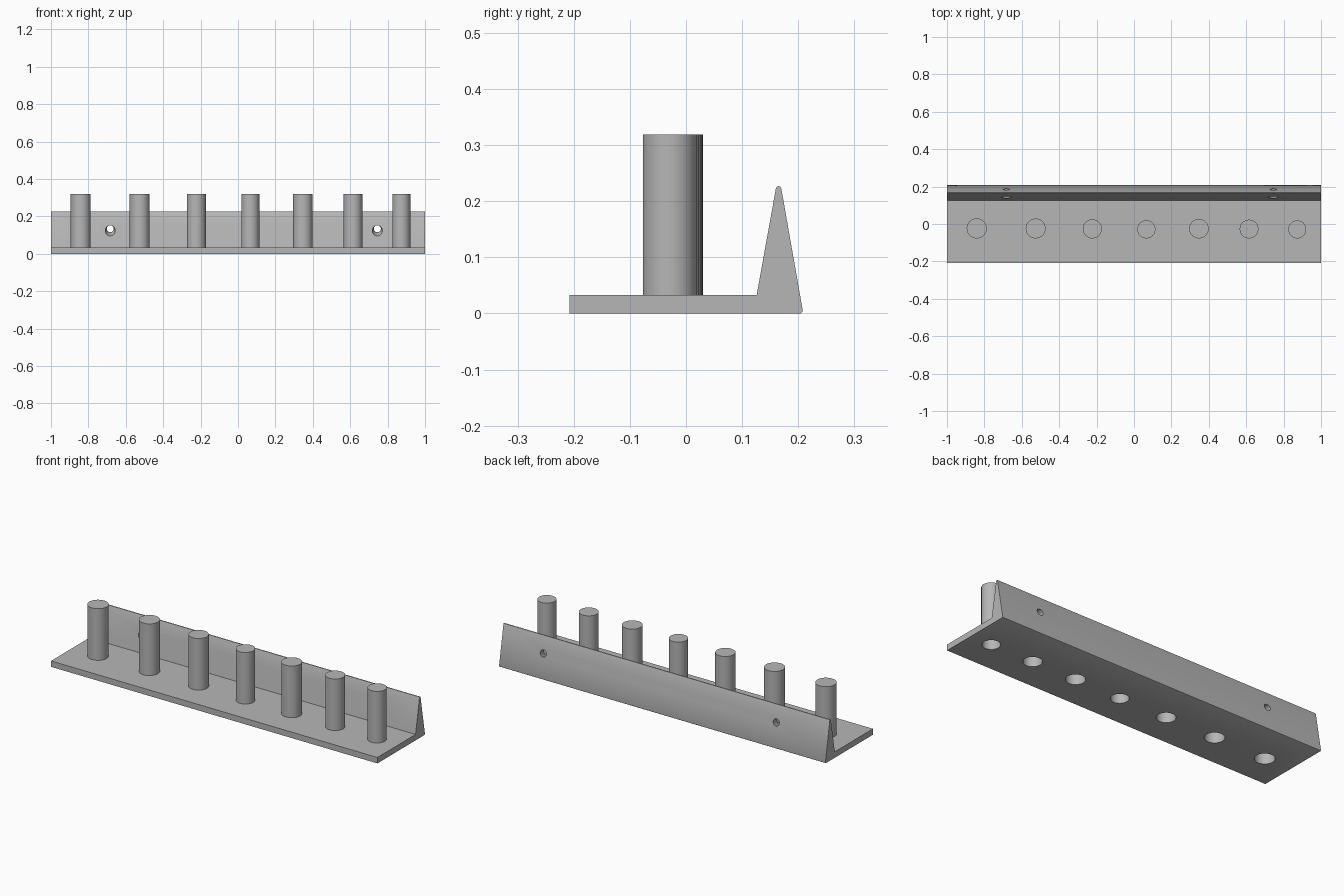
import bpy, bmesh, math
from mathutils import Vector

if "Cube" in bpy.data.objects:
    bpy.data.objects.remove(bpy.data.objects["Cube"], do_unlink=True)

grey = bpy.data.materials.new("plain grey")
grey.use_nodes = True
grey.diffuse_color = (0.47, 0.47, 0.47, 1)
grey.node_tree.nodes["Principled BSDF"].inputs["Base Color"].default_value = grey.diffuse_color

PLATE_TOP, PIN_TOP, WALL = 0.033, 0.319, 0.003
FRONT_LINE = -0.077          # all pins touch this line at the front
PINS = [(-0.841, 0.107), (-0.526, 0.106), (-0.223, 0.102), (0.066, 0.097),
        (0.347, 0.104), (0.615, 0.1), (0.873, 0.096)]


def finish(name, bm):
    bmesh.ops.recalc_face_normals(bm, faces=bm.faces)
    mesh = bpy.data.meshes.new(name)
    bm.to_mesh(mesh)
    bm.free()
    mesh.materials.append(grey)
    obj = bpy.data.objects.new(name, mesh)
    bpy.context.collection.objects.link(obj)
    return obj


def lathe(name, rings, cap_start=True, segments=48):
    """Loft circles of (radius, height) around the z axis."""
    bm = bmesh.new()
    loops = []
    for r, z in rings:
        loops.append([bm.verts.new((r * math.cos(a), r * math.sin(a), z))
                      for a in (2 * math.pi * i / segments for i in range(segments))])
    for low, high in zip(loops, loops[1:]):
        for i in range(segments):
            j = (i + 1) % segments
            bm.faces.new((low[i], low[j], high[j], high[i]))
    if cap_start:
        bm.faces.new(loops[0])
    bm.faces.new(loops[-1])
    return finish(name, bm)


def smooth(obj):
    bpy.ops.object.select_all(action='DESELECT')
    obj.select_set(True)
    bpy.context.view_layer.objects.active = obj
    bpy.ops.object.shade_smooth_by_angle(angle=math.radians(35))


# Base plate and tapered back rail, one extruded side profile
profile = [(-0.208, 0), (0.204, 0), (0.207, 0.002), (0.208, 0.006),
           (0.17, 0.222), (0.168, 0.226), (0.165, 0.227), (0.162, 0.226),
           (0.16, 0.222), (0.126, PLATE_TOP), (-0.208, PLATE_TOP)]
bm = bmesh.new()
face = bm.faces.new([bm.verts.new((-1, y, z)) for y, z in profile])
side = bmesh.ops.extrude_face_region(bm, geom=[face])
bmesh.ops.translate(bm, vec=(2, 0, 0),
                    verts=[v for v in side["geom"] if isinstance(v, bmesh.types.BMVert)])
base = finish("base_and_back_rail", bm)

cutters = []
# Hollow pins, open through the underside of the plate
for n, (x, diameter) in enumerate(PINS, 1):
    outer = diameter / 2
    inner = outer - WALL
    y = FRONT_LINE + outer
    pin = lathe(f"pin_{n}", [(inner, PIN_TOP - WALL), (inner, PLATE_TOP),
                             (outer, PLATE_TOP), (outer, PIN_TOP)])
    pin.location = (x, y, 0)
    smooth(pin)
    cutter = lathe(f"pin_bore_cutter_{n}", [(inner, -0.05), (inner, PLATE_TOP + 0.02)])
    cutter.location = (x, y, 0)
    cutters.append(cutter)

# Tapered screw holes, rising slightly towards the back
axis = Vector((0, 0.98, 0.19))
for n, x in enumerate((-0.683, 0.745), 1):
    cutter = lathe(f"screw_hole_cutter_{n}", [(0.031, -0.045), (0.0265, -0.022),
                                              (0.0185, 0.022), (0.0185, 0.06)], segments=32)
    cutter.rotation_euler = axis.to_track_quat('Z', 'Y').to_euler()
    cutter.location = (x, 0.165, 0.13)
    cutters.append(cutter)

bpy.context.view_layer.objects.active = base
for cutter in cutters:
    cutter.hide_render = True
    cut = base.modifiers.new(cutter.name, 'BOOLEAN')
    cut.operation = 'DIFFERENCE'
    cut.solver = 'EXACT'
    cut.object = cutter
    bpy.ops.object.modifier_apply(modifier=cut.name)
for cutter in cutters:
    bpy.data.objects.remove(cutter, do_unlink=True)
smooth(base)
